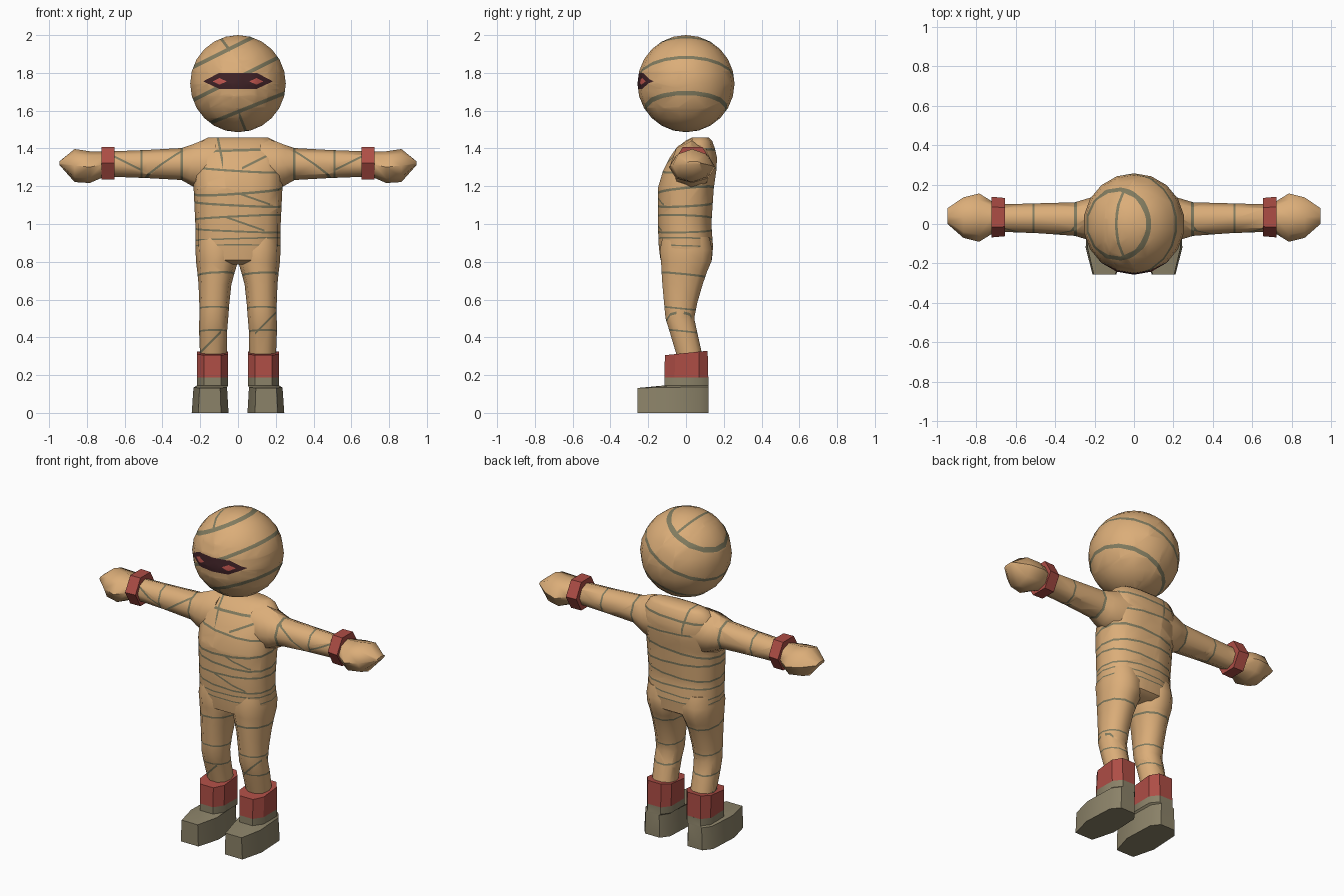
import bpy, bmesh, math
from mathutils import Vector

if "Cube" in bpy.data.objects:
    bpy.data.objects.remove(bpy.data.objects["Cube"])


def material(name, rgb):
    m = bpy.data.materials.new(name)
    m.diffuse_color = (*rgb, 1)
    m.use_nodes = True
    m.node_tree.nodes["Principled BSDF"].inputs["Base Color"].default_value = m.diffuse_color
    return m


CLOTH = material("tan_bandage", (0.71, 0.42, 0.19))
SEAM = material("olive_seam", (0.22, 0.20, 0.115))
RED = material("red_cuff", (0.42, 0.075, 0.06))
BOOT = material("boot_leather", (0.26, 0.225, 0.14))
DARK = material("dark_mask", (0.05, 0.016, 0.02))
EYE = material("eye_red", (0.52, 0.09, 0.075))


def finish(name, bm, mats, angle):
    bmesh.ops.recalc_face_normals(bm, faces=bm.faces)
    me = bpy.data.meshes.new(name)
    bm.to_mesh(me)
    bm.free()
    for m in mats:
        me.materials.append(m)
    ob = bpy.data.objects.new(name, me)
    bpy.context.collection.objects.link(ob)
    bpy.ops.object.select_all(action='DESELECT')
    ob.select_set(True)
    bpy.context.view_layer.objects.active = ob
    bpy.ops.object.shade_smooth_by_angle(angle=math.radians(angle))
    return ob


def skin(rings):
    """Bridge equal-sized rings of points and cap both ends."""
    bm = bmesh.new()
    vs = [[bm.verts.new(p) for p in r] for r in rings]
    n = len(vs[0])
    for a, b in zip(vs, vs[1:]):
        for i in range(n):
            j = (i + 1) % n
            bm.faces.new((a[i], a[j], b[j], b[i]))
    bm.faces.new(vs[0])
    bm.faces.new(vs[-1])
    bmesh.ops.recalc_face_normals(bm, faces=bm.faces)
    return bm


def loft(axis, rows, n, side=1, power=1.0, phase=0.0):
    """Rows hold position along the axis, then low/high bounds of the section."""
    rings = []
    for t, a0, a1, b0, b1 in rows:
        ring = []
        for i in range(n):
            ang = 2 * math.pi * (i + phase) / n
            c, s = math.cos(ang), math.sin(ang)
            c = math.copysign(abs(c) ** power, c)
            s = math.copysign(abs(s) ** power, s)
            a = (a0 + a1) / 2 + (a1 - a0) / 2 * c
            b = (b0 + b1) / 2 + (b1 - b0) / 2 * s
            ring.append((side * t, a, b) if axis == 'X' else (side * a, b, t))
        rings.append(ring)
    return skin(rings)


def cut(bm, p, n, keep):
    faces = [f for f in bm.faces if keep(f.calc_center_median())]
    geom = faces + list({e for f in faces for e in f.edges}) + list({v for f in faces for v in f.verts})
    bmesh.ops.bisect_plane(bm, geom=geom, dist=1e-5, plane_co=p, plane_no=n)


def stripe(bm, p, n, w=0.012, xr=None, front=None):
    """Paint a seam where a slab crosses the mesh, optionally only part of it."""
    p, n = Vector(p), Vector(n).normalized()
    everywhere = lambda c: True
    slab = lambda c: abs((c - p).dot(n)) < w / 2
    for s in (-1, 1):
        cut(bm, p + n * s * w / 2, n, everywhere)
    if xr:
        for x in xr:
            cut(bm, (x, 0, 0), (1, 0, 0), slab)
    if front is not None:
        cut(bm, (0, 0.03, 0), (0, 1, 0), slab)
    for f in bm.faces:
        c = f.calc_center_median()
        if slab(c) and (not xr or xr[0] < c.x < xr[1]) and (front is None or (c.y < 0.03) == front):
            f.material_index = 1


def paint_polygon(bm, pts, index):
    """Cut a convex front-facing outline (x, z) into the head and colour it."""
    cx = sum(p[0] for p in pts) / len(pts)
    cz = sum(p[1] for p in pts) / len(pts)
    near = lambda c: c.y < -0.08 and abs(c.z - 1.755) < 0.13
    planes = []
    for (x0, z0), (x1, z1) in zip(pts, pts[1:] + pts[:1]):
        n = Vector((z1 - z0, 0, x0 - x1)).normalized()
        p = Vector((x0, 0, z0))
        if (Vector((cx, 0, cz)) - p).dot(n) > 0:
            n = -n
        planes.append((p, n))
        cut(bm, p, n, near)
    for f in bm.faces:
        c = f.calc_center_median()
        if c.y < 0 and all((c - p).dot(n) < 0 for p, n in planes):
            f.material_index = index


# Head with wrapped seams, eye slit and eyes
bm = bmesh.new()
bmesh.ops.create_uvsphere(bm, u_segments=18, v_segments=12, radius=0.257)
bmesh.ops.translate(bm, verts=bm.verts, vec=(0, 0, 1.743))
stripe(bm, (-0.09, 0, 1.905), (-0.5, 0, 1), 0.02)
stripe(bm, (0, 0, 1.775), (-0.5, 0, 1), 0.02)
stripe(bm, (0.04, 0, 1.61), (-0.4, 0, 1), 0.02)
stripe(bm, (0.02, 0, 1.545), (1, 0, 0.4), 0.014, xr=(0.005, 0.055), front=True)
stripe(bm, (-0.07, 0, 1.955), (1, 0, 0.75), 0.014, xr=(-0.1, -0.045))
paint_polygon(bm, [(-0.185, 1.755), (-0.1, 1.8), (0.1, 1.8), (0.185, 1.755), (0.1, 1.716), (-0.1, 1.716)], 2)
for s in (-1, 1):
    paint_polygon(bm, [(s * 0.06, 1.755), (s * 0.098, 1.773), (s * 0.135, 1.755), (s * 0.098, 1.737)], 3)
finish("head", bm, [CLOTH, SEAM, DARK, EYE], 40)

# Torso with bandage rows
bm = loft('Z', [
    (1.458, -0.16, 0.16, 0.03, 0.12), (1.44, -0.195, 0.195, -0.005, 0.14),
    (1.40, -0.225, 0.225, -0.055, 0.155), (1.35, -0.235, 0.235, -0.09, 0.167),
    (1.28, -0.24, 0.24, -0.125, 0.163), (1.19, -0.235, 0.235, -0.152, 0.15),
    (1.0, -0.226, 0.226, -0.152, 0.137), (0.88, -0.226, 0.226, -0.147, 0.146),
    (0.81, -0.218, 0.218, -0.138, 0.14), (0.785, -0.17, 0.17, -0.09, 0.1)], 14, power=0.8)
for z, slope, tilt, w in [(1.39, 0.03, 0, 0.013), (1.29, -0.06, -0.08, 0.011), (1.175, 0.07, -0.1, 0.013),
                          (1.105, -0.05, -0.05, 0.012), (1.035, 0.05, 0.04, 0.011),
                          (0.965, -0.04, -0.03, 0.01), (0.92, 0.03, 0.02, 0.008), (0.885, 0, 0.03, 0.007)]:
    stripe(bm, (0, 0, z), (-slope, tilt, 1), w)
stripe(bm, (0.1, 0, 1.335), (-0.5, 0, 1), 0.012, (0.02, 0.18), True)
stripe(bm, (0.08, 0, 1.135), (0.35, 0, 1), 0.01, (0.0, 0.17), True)
stripe(bm, (0.04, 0, 1.0), (0.35, 0, 1), 0.01, (-0.06, 0.14), True)
stripe(bm, (-0.1, 0, 1.42), (1, 0, 0.2), 0.012, (-0.13, -0.08))
finish("torso", bm, [CLOTH, SEAM], 50)

for s, label in ((1, "left"), (-1, "right")):
    # Arm running out to a blunt, faceted hand
    bm = loft('X', [
        (0.12, -0.075, 0.15, 1.18, 1.453), (0.2, -0.085, 0.14, 1.18, 1.438),
        (0.25, -0.075, 0.125, 1.205, 1.418), (0.3, -0.06, 0.11, 1.233, 1.402),
        (0.48, -0.047, 0.105, 1.243, 1.392), (0.66, -0.04, 0.10, 1.25, 1.385),
        (0.72, -0.05, 0.115, 1.245, 1.383), (0.785, -0.09, 0.155, 1.217, 1.385),
        (0.865, -0.07, 0.135, 1.222, 1.397), (0.945, 0.0, 0.08, 1.312, 1.332)], 8, s)
    stripe(bm, (s * 0.297, 0, 1.3), (1, 0, 0), 0.014)
    stripe(bm, (s * 0.51, 0, 1.3), (1, 0, 0), 0.011)
    stripe(bm, (s * 0.4, 0, 1.31), (s * 0.7, 0.2, 1), 0.011, sorted((s * 0.3, s * 0.5)), True)
    stripe(bm, (s * 0.58, 0, 1.32), (-s * 0.5, 0, 1), 0.01, sorted((s * 0.51, s * 0.655)), True)
    finish(label + "_arm", bm, [CLOTH, SEAM], 50)

    # Six-sided wrist cuff
    bm = loft('X', [(0.655, -0.062, 0.132, 1.222, 1.422), (0.722, -0.068, 0.138, 1.222, 1.422)], 6, s)
    finish(label + "_wrist_cuff", bm, [RED], 30)

    # Leg, bent slightly at the knee
    bm = loft('Z', [
        (0.93, 0.012, 0.218, -0.13, 0.13), (0.86, 0.0, 0.225, -0.145, 0.146),
        (0.80, 0.0, 0.222, -0.138, 0.14), (0.75, 0.016, 0.216, -0.135, 0.118),
        (0.68, 0.035, 0.209, -0.13, 0.093), (0.58, 0.046, 0.205, -0.12, 0.063),
        (0.50, 0.052, 0.205, -0.112, 0.047), (0.43, 0.058, 0.206, -0.09, 0.062),
        (0.28, 0.06, 0.2, -0.045, 0.095)], 10, s, 0.9)
    for z, slope, w in [(0.73, 0.05, 0.011), (0.55, 0.0, 0.009), (0.43, 0.02, 0.009)]:
        stripe(bm, (s * 0.13, 0, z), (-slope, 0.1, 1), w)
    d = 0.48 if s > 0 else 0.37
    stripe(bm, (s * 0.15, 0, d), (-1, 0, 1), 0.01, sorted((s * 0.09, s * 0.2)), True)
    finish(label + "_leg", bm, [CLOTH, SEAM], 60)

    # Boot: wide sole, flat toe and ankle drawn from half-outlines
    sole = [(0.09, -0.257), (0.21, -0.257), (0.245, -0.12), (0.235, 0.07),
            (0.195, 0.12), (0.095, 0.12), (0.058, 0.07), (0.05, -0.12)]
    ankle = [(0.09, -0.115), (0.18, -0.115), (0.217, -0.06), (0.217, 0.07),
             (0.18, 0.118), (0.09, 0.118), (0.052, 0.07), (0.052, -0.06)]
    upper = [(x + (0.14 - x) * 0.09, y) for x, y in sole]
    bm = skin([[(s * x, y, 0) for x, y in sole],
               [(s * x, y, 0.137 + min(0, y) * 0.02) for x, y in upper],
               [(s * x, y, 0.145) for x, y in ankle],
               [(s * x, y, 0.187) for x, y in ankle]])
    finish(label + "_boot", bm, [BOOT], 40)

    # Red boot cuff, higher at the heel
    bm = skin([[(s * x, y, 0.185) for x, y in ankle],
               [(s * x, y * 0.97, 0.317 + y * 0.1) for x, y in ankle]])
    finish(label + "_boot_cuff", bm, [RED], 30)
